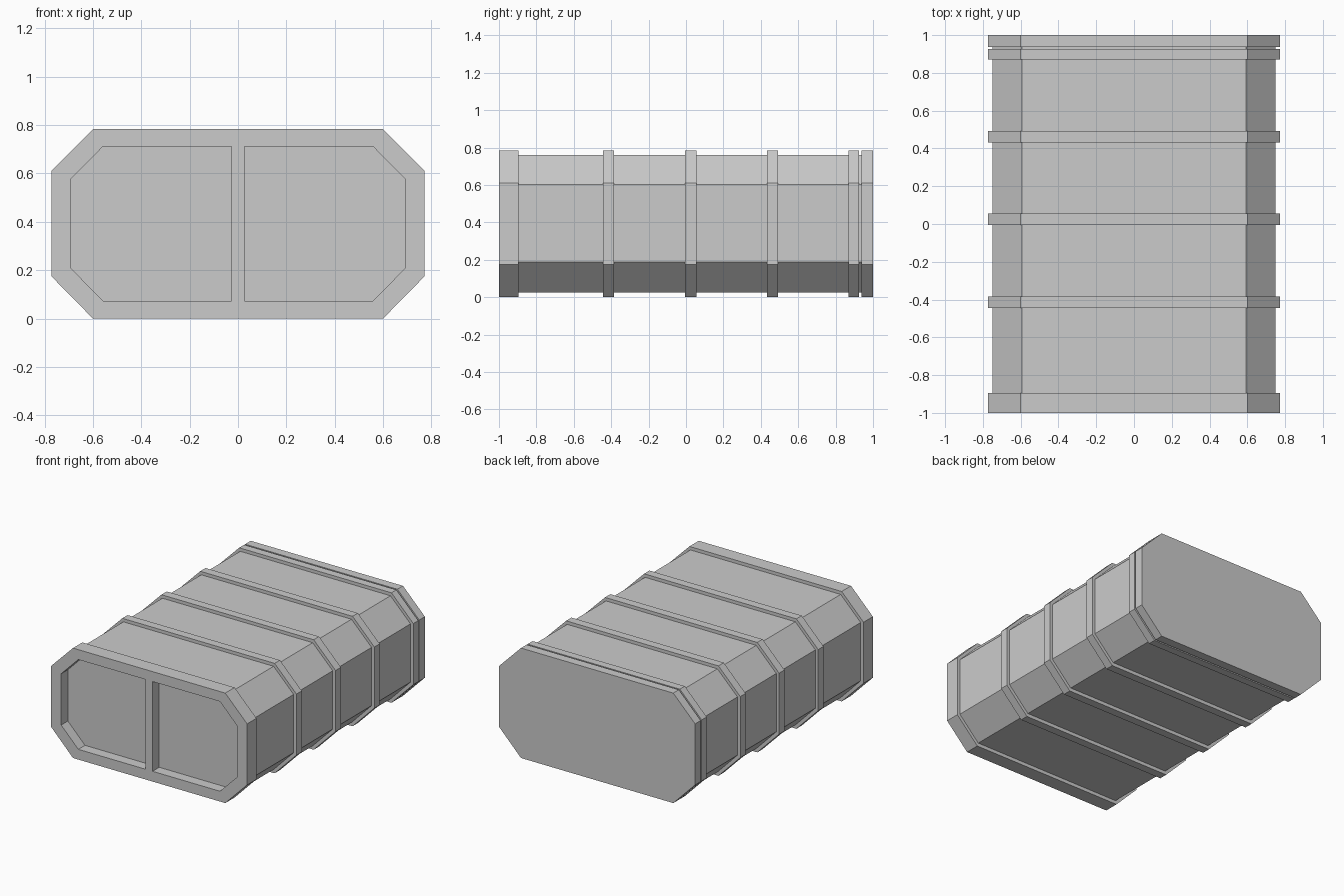
import bpy, bmesh

if "Cube" in bpy.data.objects:
    bpy.data.objects.remove(bpy.data.objects["Cube"])

grey = bpy.data.materials.new("container_grey")
grey.diffuse_color = (0.6, 0.6, 0.6, 1)
grey.use_nodes = True
grey.node_tree.nodes["Principled BSDF"].inputs["Base Color"].default_value = grey.diffuse_color


def prism(name, profile, y0, y1):
    """Extrude an (x, z) profile from y0 to y1."""
    bm = bmesh.new()
    face = bm.faces.new([bm.verts.new((x, y0, z)) for x, z in profile])
    ext = bmesh.ops.extrude_face_region(bm, geom=[face])
    verts = [v for v in ext["geom"] if isinstance(v, bmesh.types.BMVert)]
    bmesh.ops.translate(bm, verts=verts, vec=(0, y1 - y0, 0))
    bmesh.ops.recalc_face_normals(bm, faces=bm.faces)
    mesh = bpy.data.meshes.new(name)
    bm.to_mesh(mesh)
    bm.free()
    mesh.materials.append(grey)
    obj = bpy.data.objects.new(name, mesh)
    bpy.context.collection.objects.link(obj)
    return obj


def octagon(w, top_w, z0, z1, z2, z3):
    right = [(top_w, z0), (w, z1), (w, z2), (top_w, z3)]
    return right + [(-x, z) for x, z in reversed(right)]


outer = octagon(0.772, 0.60, 0.0, 0.175, 0.61, 0.783)
inner = octagon(0.75, 0.592, 0.025, 0.187, 0.602, 0.76)

# Main body between the two end caps
prism("container_body", inner, -0.90, 0.94)

# Raised bands around the body, and the solid back cap
for i, (y0, y1) in enumerate([(-0.445, -0.385), (-0.005, 0.055),
                              (0.432, 0.492), (0.87, 0.926)]):
    prism(f"band_{i + 1}", outer, y0, y1)
prism("back_cap", outer, 0.937, 1.0)

# Front frame with two recessed, corner-cut panels
frame = prism("front_frame", outer, -1.0, -0.895)
half = [(0.027, 0.073), (0.558, 0.073), (0.693, 0.21),
        (0.693, 0.575), (0.558, 0.712), (0.027, 0.712)]
for side in (-1, 1):
    cutter = prism("panel_cutter", [(side * x, z) for x, z in half], -1.1, -0.925)
    cutter.hide_render = True
    mod = frame.modifiers.new("panel_recess", 'BOOLEAN')
    mod.operation, mod.solver, mod.object = 'DIFFERENCE', 'EXACT', cutter
    bpy.context.view_layer.objects.active = frame
    bpy.ops.object.modifier_apply(modifier=mod.name)
    bpy.data.objects.remove(cutter)
